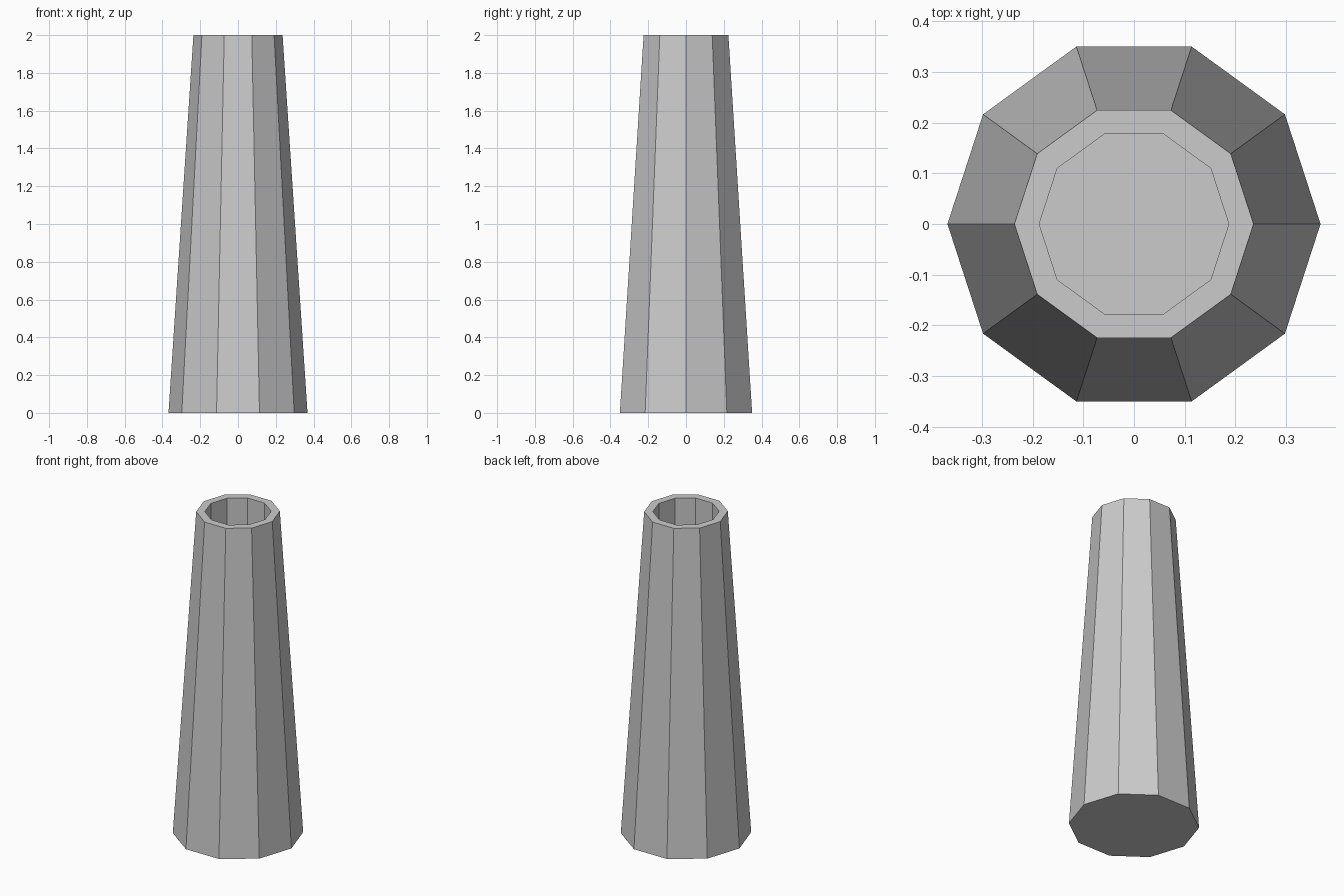
import bpy, bmesh
from math import cos, sin, tau

if "Cube" in bpy.data.objects:
    bpy.data.objects.remove(bpy.data.objects["Cube"])

SIDES = 10
# Profile from the base centre outwards, over the rim and down the hollow: (radius, z)
PROFILE = [(0.368, 0.0), (0.236, 2.0), (0.187, 2.0), (0.187, 1.2)]

bm = bmesh.new()


def ring(radius, z):
    return [bm.verts.new((radius * cos(tau * i / SIDES), radius * sin(tau * i / SIDES), z))
            for i in range(SIDES)]


# Tapered outer wall, flat rim and straight inner wall
rings = [ring(r, z) for r, z in PROFILE]
for a, b in zip(rings, rings[1:]):
    for i in range(SIDES):
        j = (i + 1) % SIDES
        bm.faces.new((a[i], a[j], b[j], b[i]))

# Closed base and floor of the hollow
bm.faces.new(rings[0][::-1])
bm.faces.new(rings[-1])
bmesh.ops.recalc_face_normals(bm, faces=bm.faces)

mesh = bpy.data.meshes.new("tapered_chimney")
bm.to_mesh(mesh)
bm.free()
bpy.context.collection.objects.link(bpy.data.objects.new("tapered_chimney", mesh))
